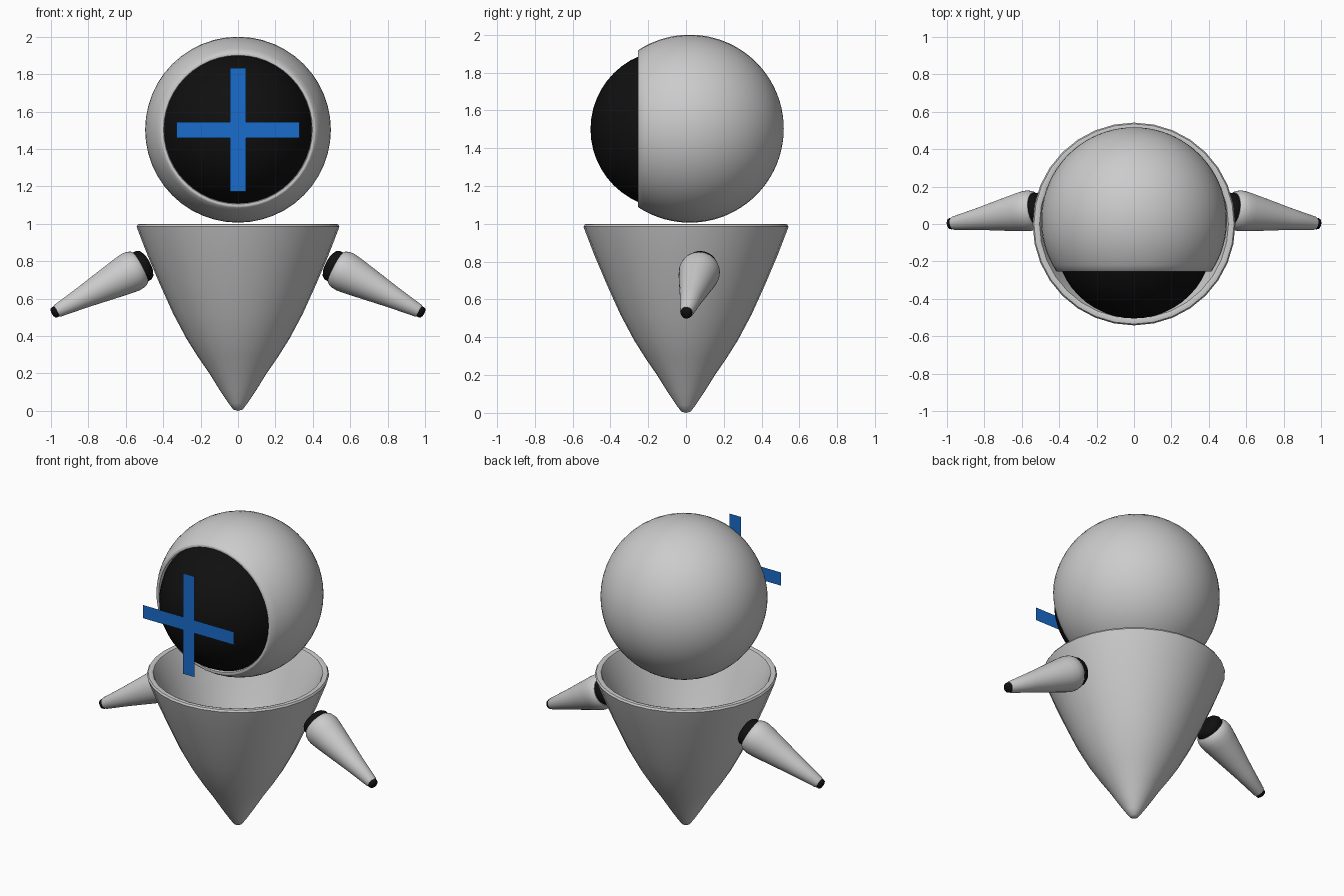
import bpy, bmesh
from math import pi, sin, cos, asin, radians
from mathutils import Vector, Matrix

if "Cube" in bpy.data.objects:
    bpy.data.objects.remove(bpy.data.objects["Cube"])


def material(name, rgb):
    m = bpy.data.materials.new(name)
    m.diffuse_color = (*rgb, 1)
    m.use_nodes = True
    m.node_tree.nodes["Principled BSDF"].inputs["Base Color"].default_value = m.diffuse_color
    return m


BLACK = material("black", (0.005, 0.005, 0.005))
BLUE = material("blue", (0.01, 0.15, 0.6))


def finish(bm, name, mat=None, angle=40):
    me = bpy.data.meshes.new(name)
    bm.to_mesh(me)
    bm.free()
    ob = bpy.data.objects.new(name, me)
    bpy.context.collection.objects.link(ob)
    if mat:
        me.materials.append(mat)
    bpy.ops.object.select_all(action='DESELECT')
    ob.select_set(True)
    bpy.context.view_layer.objects.active = ob
    bpy.ops.object.shade_smooth_by_angle(angle=radians(angle))
    return ob


def lathe(name, profile, origin=(0, 0, 0), axis=(0, 0, 1), steps=32, mat=None):
    """Revolve (radius, height) points about an axis through origin."""
    bm = bmesh.new()
    vs = [bm.verts.new((r, 0, h)) for r, h in profile]
    es = [bm.edges.new(p) for p in zip(vs, vs[1:])]
    bmesh.ops.spin(bm, geom=vs + es, cent=(0, 0, 0), axis=(0, 0, 1),
                   angle=2 * pi, steps=steps, use_merge=False)
    bmesh.ops.remove_doubles(bm, verts=bm.verts[:], dist=1e-4)
    bmesh.ops.recalc_face_normals(bm, faces=bm.faces[:])
    rot = Vector(axis).to_track_quat('Z', 'Y').to_matrix().to_4x4()
    bm.transform(Matrix.Translation(origin) @ rot)
    return finish(bm, name, mat)


def arc(radius, a0, a1, n):
    """Points on a circle, angle measured from the axis."""
    return [(radius * sin(a0 + (a1 - a0) * i / n), radius * cos(a0 + (a1 - a0) * i / n))
            for i in range(n + 1)]


# Body: hollow pointed cup with a rounded rim
lathe("body", [(0, 0), (.025, .007), (.05, .04), (.1, .115), (.153, .2), (.215, .29),
               (.275, .385), (.347, .52), (.417, .675), (.483, .83), (.537, .97),
               (.542, .985), (.535, .997), (.52, 1), (.505, .995), (.497, .98),
               (.44, .83), (.375, .675), (.305, .52), (.235, .39), (.12, .2),
               (.04, .09), (0, .08)])

# Head: sphere sliced at the front with a bevelled lip turned inwards
R = .497
outer = arc(R, pi, pi - (pi - asin(.416 / R)), 28)
lathe("head", outer + [(.41, .275), (.398, .273), (.394, .26), (.394, .2)],
      (0, .02, 1.503), (0, -1, 0), 48)

# Face: dark dome bulging out of the opening
lathe("face_dome", arc(.42, 0, pi, 24), (0, -.085, 1.5), (0, -1, 0), 48, BLACK)

# Cross: two flat bars floating at the front of the dome
bm = bmesh.new()
y, a, b = -.511, .043, .33
quads = [(-b, -a, b, a), (-a, a, a, b), (-a, -b, a, -a)]
for x0, z0, x1, z1 in quads:
    bm.faces.new([bm.verts.new((x, y, 1.502 + z))
                  for x, z in ((x0, z0), (x1, z0), (x1, z1), (x0, z1))])
finish(bm, "face_cross", BLUE)

# Arms: tapered sleeve, dark shoulder plug and dark tip on each side
for side, label in ((1, "right"), (-1, "left")):
    start = Vector((side * .53, .077, .765))
    axis = Vector((side * .99, 0, .522)) - start
    L = axis.length
    lathe(label + "_arm", [(.07, .02), (.082, -.003), (.092, -.006), (.1, .004), (.107, .025),
                           (.109, .05), (.104, .09), (.085, .2), (.06, .34),
                           (.036, L - .03), (.032, L - .022), (.02, L - .022)],
          start, axis, 32)
    lathe(label + "_shoulder", [(0, -.062), (.05, -.058), (.075, -.047), (.087, -.03),
                                (.088, .0), (.08, .03), (0, .03)], start, axis, 32, BLACK)
    lathe(label + "_arm_tip", [(.03, L - .03), (.031, L - .012), (.027, L - .002),
                               (.018, L + .003), (0, L + .004)], start, axis, 24, BLACK)
